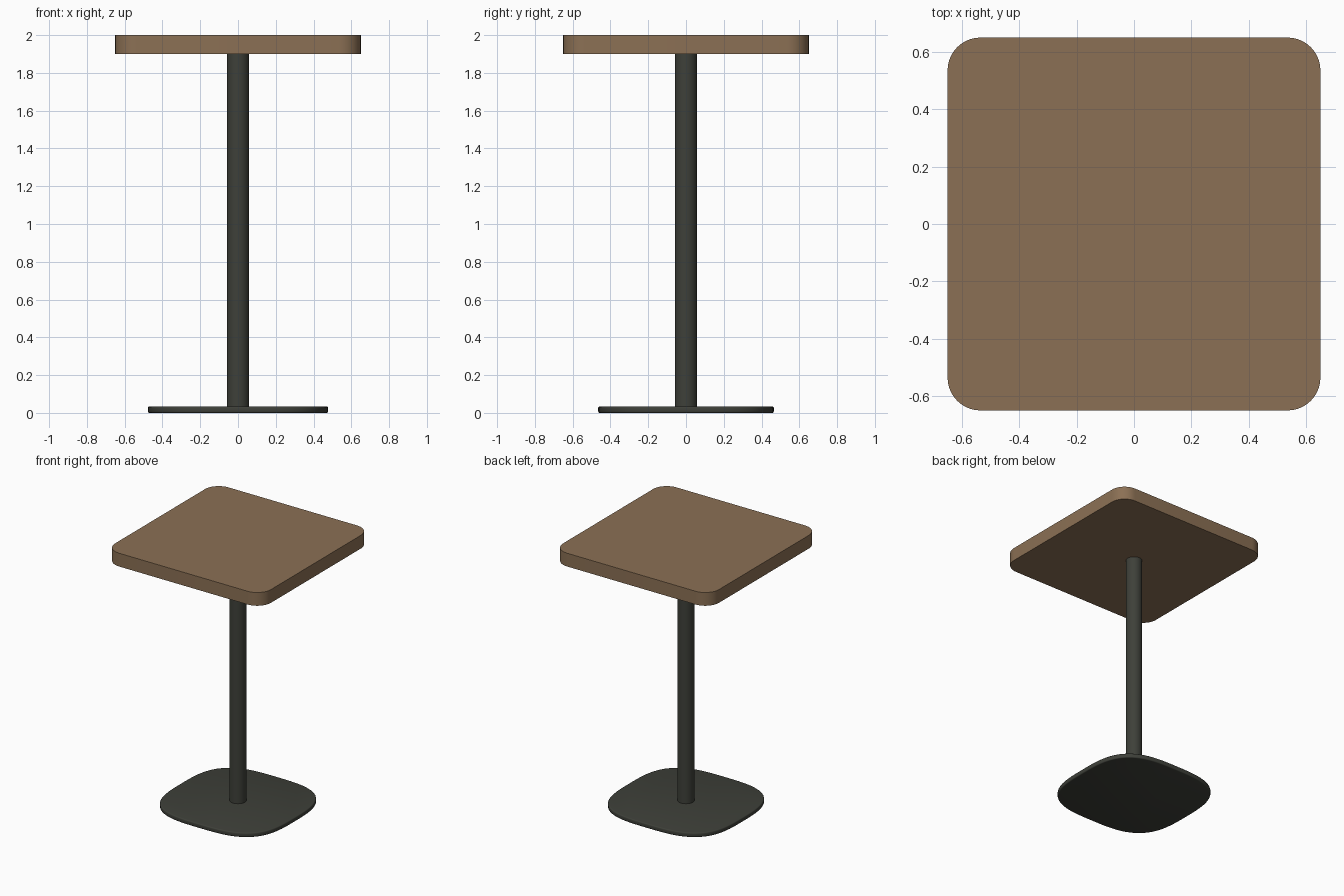
import bpy, bmesh, math

if "Cube" in bpy.data.objects:
    bpy.data.objects.remove(bpy.data.objects["Cube"])


def material(name, colour):
    m = bpy.data.materials.new(name)
    m.diffuse_color = (*colour, 1)
    m.use_nodes = True
    m.node_tree.nodes["Principled BSDF"].inputs["Base Color"].default_value = m.diffuse_color
    return m


wood = material("brown wood", (0.26, 0.163, 0.09))
metal = material("dark grey metal", (0.048, 0.051, 0.041))


def slab(name, outline, z0, z1, mat, bevel=0.0):
    """Extrude a closed outline from z0 to z1, with an optional rim bevel."""
    bm = bmesh.new()
    face = bm.faces.new([bm.verts.new((x, y, z0)) for x, y in outline])
    top = bmesh.ops.extrude_face_region(bm, geom=[face])["geom"]
    bmesh.ops.translate(bm, vec=(0, 0, z1 - z0),
                        verts=[v for v in top if isinstance(v, bmesh.types.BMVert)])
    bmesh.ops.recalc_face_normals(bm, faces=bm.faces)
    if bevel:
        rims = [e for e in bm.edges
                if abs(e.verts[0].co.z - e.verts[1].co.z) < 1e-6]
        bmesh.ops.bevel(bm, geom=rims, offset=bevel, segments=3,
                        profile=0.5, affect='EDGES')
    mesh = bpy.data.meshes.new(name)
    bm.to_mesh(mesh)
    bm.free()
    mesh.materials.append(mat)
    obj = bpy.data.objects.new(name, mesh)
    bpy.context.collection.objects.link(obj)
    bpy.ops.object.select_all(action='DESELECT')
    obj.select_set(True)
    bpy.context.view_layer.objects.active = obj
    bpy.ops.object.shade_smooth_by_angle(angle=math.radians(35))
    return obj


def rounded_square(half, radius, steps=10):
    points = []
    for corner, (sx, sy) in enumerate([(1, 1), (-1, 1), (-1, -1), (1, -1)]):
        for i in range(steps + 1):
            a = math.pi / 2 * (corner + i / steps)
            points.append((sx * (half - radius) + radius * math.cos(a),
                           sy * (half - radius) + radius * math.sin(a)))
    return points


def superellipse(rx, ry, power, count):
    points = []
    for i in range(count):
        a = 2 * math.pi * i / count
        c, s = math.cos(a), math.sin(a)
        r = (abs(c) ** power + abs(s) ** power) ** (-1 / power)
        points.append((rx * r * c, ry * r * s))
    return points


# Square top with rounded corners
slab("table_top", rounded_square(0.65, 0.115), 1.9, 2.0, wood)
# Round central column
slab("column", superellipse(0.058, 0.058, 2, 32), 0.03, 1.9, metal)
# Thin, softly squared foot plate
slab("base_plate", superellipse(0.477, 0.465, 3.2, 80), 0.0, 0.034, metal, 0.008)
